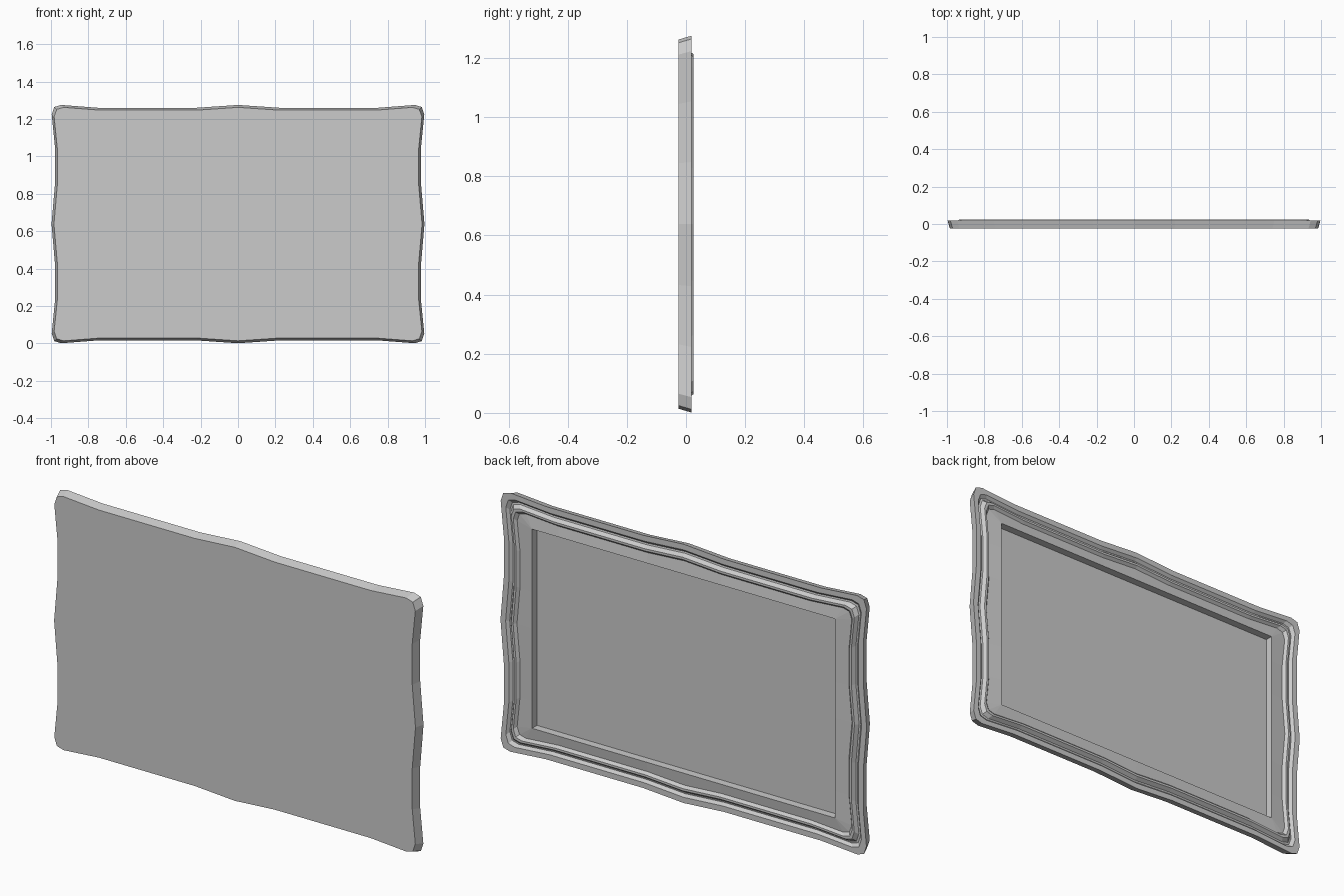
import bpy, bmesh

if "Cube" in bpy.data.objects:
    bpy.data.objects.remove(bpy.data.objects["Cube"])

W, H = 0.997, 0.637           # half width and half height
CZ = 0.638                    # centre height
OX, OZ = 0.825, 0.49          # half size of the rectangular opening

# One quarter of the wavy outline, right middle to top middle
QUARTER = [(0.997, 0), (0.979, 0.21), (0.979, 0.415), (0.996, 0.585),
           (0.982, 0.626), (0.945, 0.637), (0.75, 0.622), (0.22, 0.622), (0, 0.637)]


def outline():
    """Mirror the quarter into a closed counter-clockwise loop."""
    q = QUARTER
    top = q + [(-x, z) for x, z in reversed(q[:-1])]
    return top + [(x, -z) for x, z in reversed(top[1:-1])]


def ring(bm, inset, y, clamp=False):
    sx, sz = (W - inset) / W, (H - inset) / H
    verts = []
    for x, z in outline():
        x, z = x * sx, z * sz
        if clamp:
            x = max(-OX, min(OX, x))
            z = max(-OZ, min(OZ, z))
        verts.append(bm.verts.new((x, y, z + CZ)))
    return verts


def bridge(bm, a, b):
    n = len(a)
    for i in range(n):
        j = (i + 1) % n
        bm.faces.new((a[i], a[j], b[j], b[i]))


def finish(bm, name):
    bmesh.ops.remove_doubles(bm, verts=bm.verts, dist=1e-5)
    bmesh.ops.recalc_face_normals(bm, faces=bm.faces)
    mesh = bpy.data.meshes.new(name)
    bm.to_mesh(mesh)
    bm.free()
    bpy.context.collection.objects.link(bpy.data.objects.new(name, mesh))


# Moulded frame: (inset, y) from the flat face, round the rim to the opening
PROFILE = [(0.013, -0.025), (0.0, 0.019), (0.028, 0.019), (0.041, 0.006),
           (0.049, 0.008), (0.062, 0.025), (0.073, 0.025), (0.085, 0.012)]
bm = bmesh.new()
rings = [ring(bm, d, y) for d, y in PROFILE]
rings.append(ring(bm, 0.09, 0.019, clamp=True))      # inner lip
rings.append(ring(bm, 0.09, -0.019, clamp=True))     # recess floor edge
for a, b in zip(rings, rings[1:]):
    bridge(bm, a, b)
bm.faces.new(rings[0])        # flat face
bm.faces.new(rings[-1])       # recess floor
finish(bm, "picture_frame")
